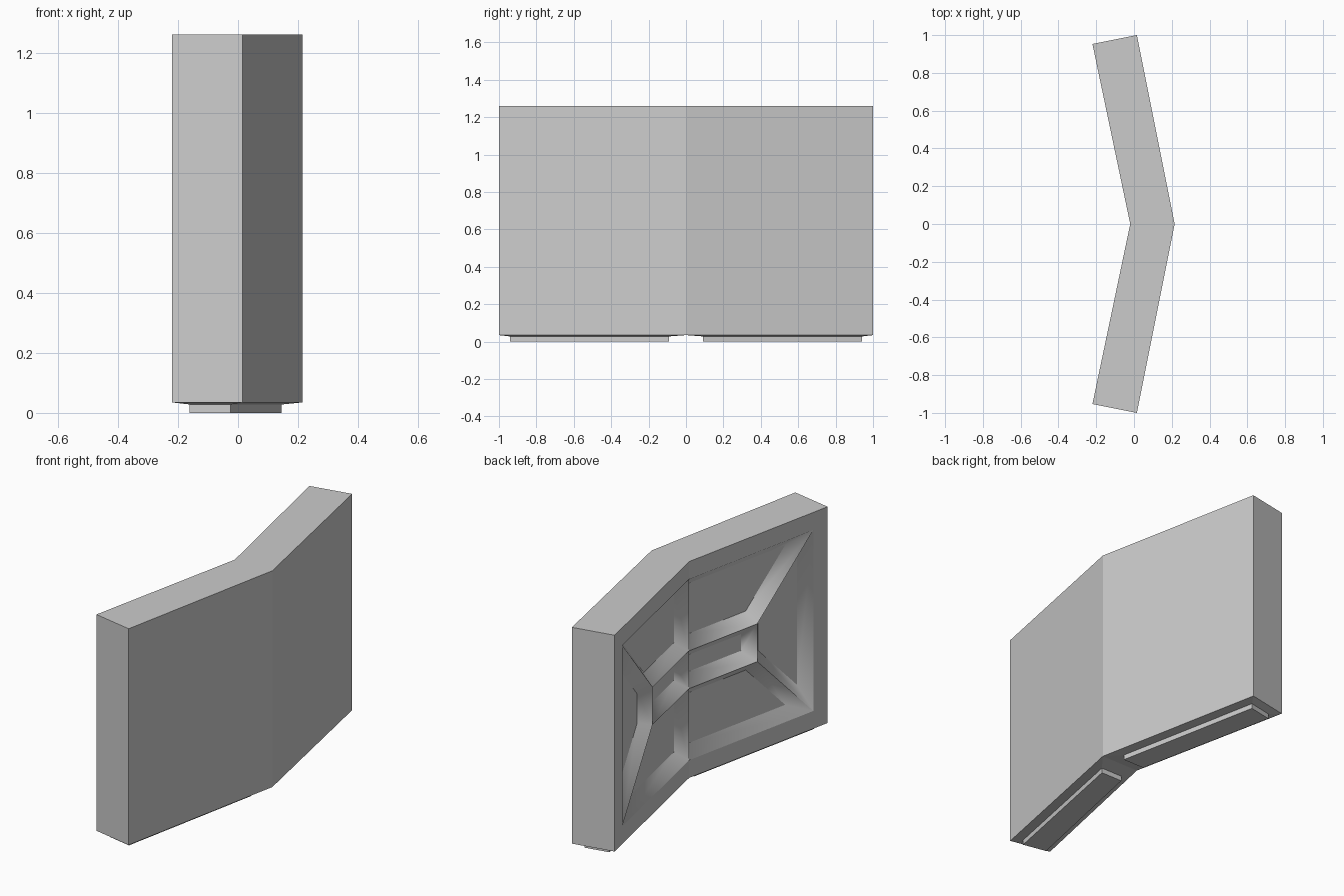
import bpy, bmesh
from mathutils import Vector

cube = bpy.data.objects.get("Cube")
if cube:
    bpy.data.objects.remove(cube)

mat = bpy.data.materials.new("plain grey")
mat.use_nodes = True
grey = (0.6, 0.6, 0.6, 1)
mat.diffuse_color = grey
mat.node_tree.nodes["Principled BSDF"].inputs["Base Color"].default_value = grey

BOTTOM, TOP = 0.035, 1.26
MID = (BOTTOM + TOP) / 2
# Plan corners of one half: crease at y = 0, far end near y = 1
IN_CREASE, IN_END = Vector((-0.02, 0, 0)), Vector((-0.22, 0.953, 0))
OUT_CREASE, OUT_END = Vector((0.215, 0, 0)), Vector((0.015, 1, 0))
ALONG = (IN_END - IN_CREASE).normalized()
LENGTH = (IN_END - IN_CREASE).length

bm = bmesh.new()


def at(p, z):
    return Vector((p.x, p.y, z))


def inner(u, h):
    """Point on the inner face: u from the crease, h from mid height."""
    return at(IN_CREASE + ALONG * u, MID + h)


def face(points, away_from):
    """Add a face whose normal points away from the given point."""
    f = bm.faces.new([bm.verts.new(p) for p in points])
    f.normal_update()
    if f.normal.dot(f.calc_center_median() - away_from) < 0:
        f.normal_flip()
    return f


def wall(a, b):
    return face([at(a, BOTTOM), at(b, BOTTOM), at(b, TOP), at(a, TOP)], core)


core = at((IN_CREASE + IN_END + OUT_CREASE + OUT_END) / 4, MID)

# Outer wall, end wall and top
wall(OUT_CREASE, OUT_END)
wall(OUT_END, IN_END)
face([at(p, TOP) for p in (IN_CREASE, OUT_CREASE, OUT_END, IN_END)], core)

# Flat frame around the recess
H, HC = (TOP - BOTTOM) / 2, 0.107
U, UC, HR = LENGTH - 0.1, 0.479, (TOP - BOTTOM) / 2 - 0.1
for s in (-1, 1):
    face([inner(0, s * H), inner(LENGTH, s * H), inner(U, s * HR), inner(0, s * HR)], core)
face([inner(LENGTH, -H), inner(LENGTH, H), inner(U, HR), inner(U, -HR)], core)

# Four pockets with sloping sides, divided by sharp ribs
pockets = [face([inner(0, s * HC), inner(UC, s * HC), inner(U, s * HR), inner(0, s * HR)], core)
           for s in (-1, 1)]
pockets.append(face([inner(UC, -HC), inner(U, -HR), inner(U, HR), inner(UC, HC)], core))
pockets.append(face([inner(0, -HC), inner(UC, -HC), inner(UC, HC), inner(0, HC)], core))
slopes = bmesh.ops.inset_individual(bm, faces=pockets, thickness=0.06, depth=-0.06,
                                    use_even_offset=True)["faces"]
slopes = [f for f in slopes if f not in pockets]
for f in slopes:
    f.smooth = True

# Underside with a shallow slope down to a narrower foot
sole = face([at(p, BOTTOM) for p in (IN_CREASE, OUT_CREASE, OUT_END, IN_END)], core)
bmesh.ops.inset_individual(bm, faces=[sole], thickness=0.05, depth=0.007, use_even_offset=True)
for v in sole.verts:
    if v.co.y < 0.2:
        v.co -= ALONG * ((v.co.y - 0.09) / ALONG.y)
foot = bmesh.ops.extrude_discrete_faces(bm, faces=[sole])["faces"][0]
for v in foot.verts:
    v.co.z = 0

bmesh.ops.remove_doubles(bm, verts=bm.verts, dist=0.0005)
# Only the corners between slopes of one pocket are soft
for e in bm.edges:
    lows = [f for f in e.link_faces if f.smooth]
    shared_rim = all(abs((v.co - IN_CREASE).dot(ALONG.cross(Vector((0, 0, 1))))) < 0.001
                     for v in e.verts)
    e.smooth = len(lows) == 2 and not shared_rim

mesh = bpy.data.meshes.new("angled_panel")
bm.to_mesh(mesh)
bm.free()
mesh.materials.append(mat)
panel = bpy.data.objects.new("angled_panel", mesh)
bpy.context.collection.objects.link(panel)

# Second half
mirror = panel.modifiers.new("other half", 'MIRROR')
mirror.use_axis = (False, True, False)
mirror.merge_threshold = 0.0005
